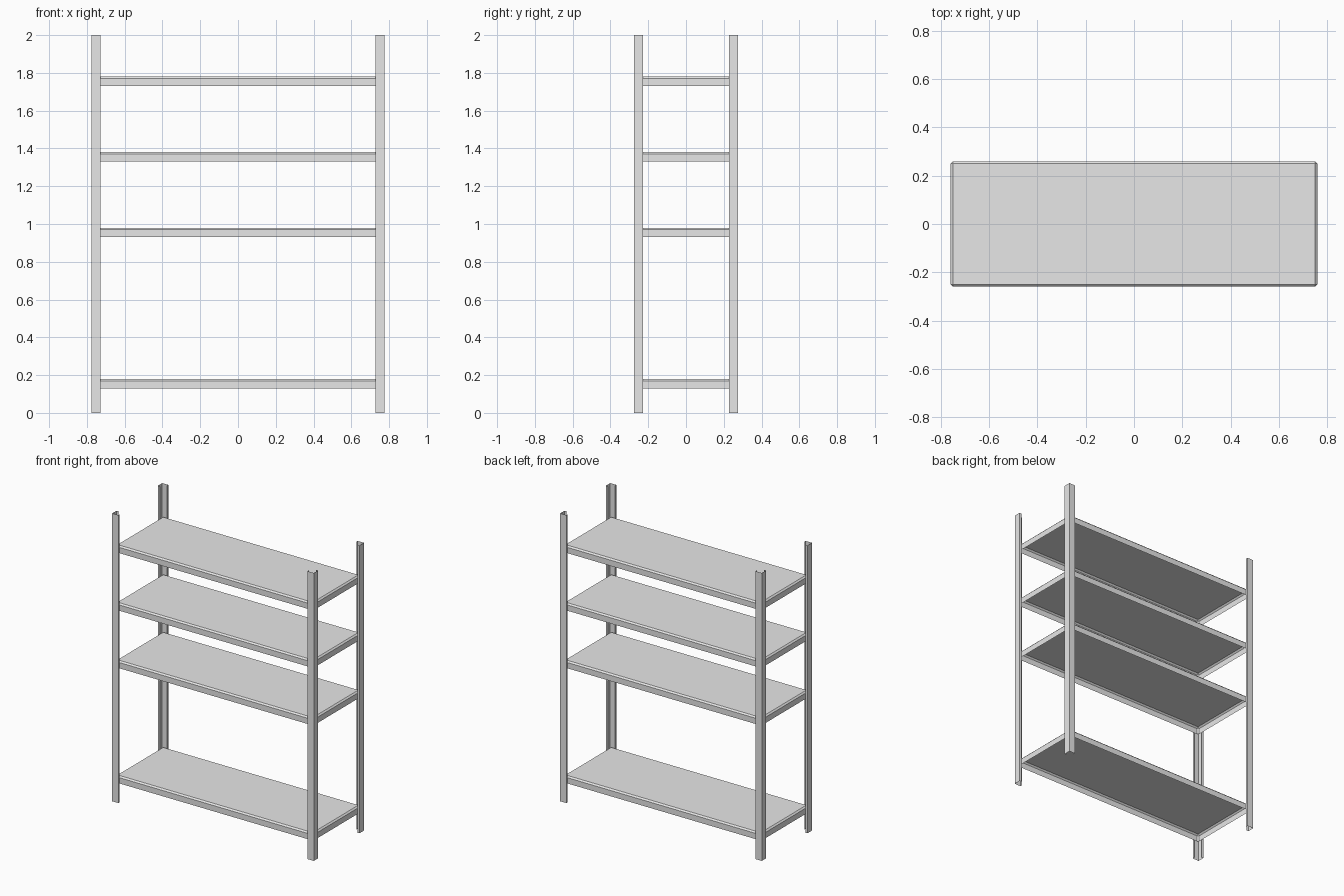
import bpy
import bmesh

cube = bpy.data.objects.get("Cube")
if cube:
    bpy.data.objects.remove(cube, do_unlink=True)

# Single painted metal colour
GREY = (0.8, 0.8, 0.8, 1.0)
metal = bpy.data.materials.new("light grey metal")
metal.use_nodes = True
metal.diffuse_color = GREY
metal.node_tree.nodes["Principled BSDF"].inputs["Base Color"].default_value = GREY

HEIGHT = 2.0
POST_X, POST_Y = 0.775, 0.275     # outer faces of the posts
SHELF_X, SHELF_Y = 0.76, 0.26     # outer faces of the shelves
FLANGE = 0.048
SHELF_DEPTH = 0.05
EDGE = 0.01


def add_object(name, bm):
    mesh = bpy.data.meshes.new(name)
    bm.to_mesh(mesh)
    bm.free()
    mesh.materials.append(metal)
    obj = bpy.data.objects.new(name, mesh)
    bpy.context.collection.objects.link(obj)
    return obj


# Folded sheet angle post with a small return lip on each flange
def add_post(name, sx, sy):
    inner_x, inner_y = POST_X - FLANGE, POST_Y - FLANGE
    profile = [(inner_x, SHELF_Y), (inner_x, POST_Y), (POST_X, POST_Y),
               (POST_X, inner_y), (SHELF_X, inner_y)]
    if sx * sy > 0:
        profile.reverse()
    bm = bmesh.new()
    low = [bm.verts.new((x * sx, y * sy, 0)) for x, y in profile]
    high = [bm.verts.new((x * sx, y * sy, HEIGHT)) for x, y in profile]
    for i in range(len(profile) - 1):
        bm.faces.new((low[i], low[i + 1], high[i + 1], high[i]))
    add_object(name, bm)


# Thin sheet tray, open underneath, with softened top edges and corners
def add_shelf(name, top):
    bm = bmesh.new()
    bmesh.ops.create_cube(bm, size=1)
    bmesh.ops.scale(bm, vec=(2 * SHELF_X, 2 * SHELF_Y, SHELF_DEPTH), verts=bm.verts)
    bmesh.ops.translate(bm, vec=(0, 0, top - SHELF_DEPTH / 2), verts=bm.verts)
    bottom = [f for f in bm.faces if f.normal.z < -0.5]
    bmesh.ops.delete(bm, geom=bottom, context='FACES_ONLY')
    folds = [e for e in bm.edges if len(e.link_faces) == 2]
    bmesh.ops.bevel(bm, geom=folds, offset=EDGE, offset_type='OFFSET',
                    segments=1, profile=0.5, affect='EDGES')
    add_object(name, bm)


for side, sx in (("left", 1), ("right", -1)):
    for end, sy in (("front", -1), ("back", 1)):
        add_post(f"{end}_{side}_post", sx, sy)

for label, top in (("bottom", 0.18), ("lower_middle", 0.98),
                   ("upper_middle", 1.38), ("top", 1.78)):
    add_shelf(f"{label}_shelf", top)
